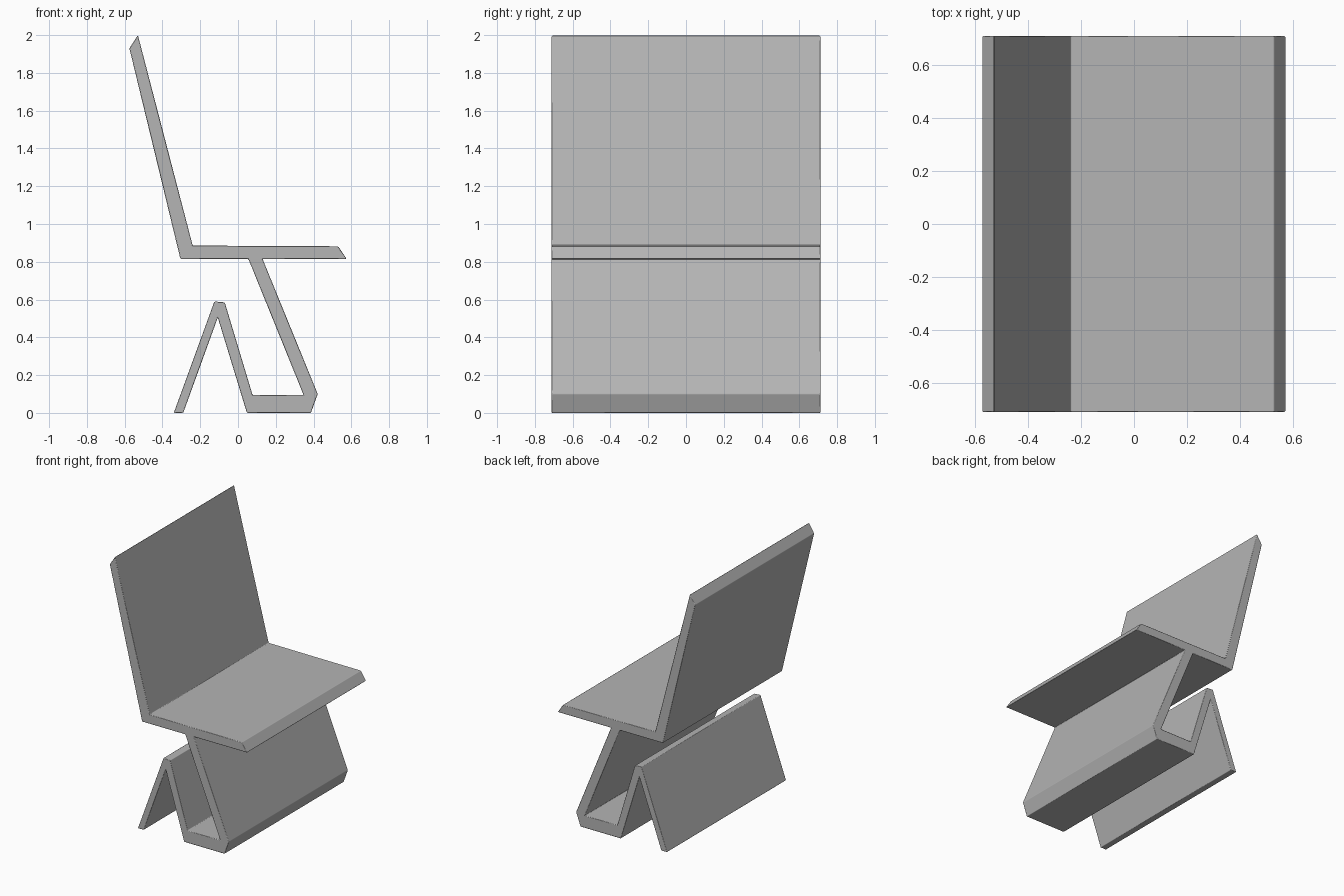
import bpy, bmesh

if "Cube" in bpy.data.objects:
    bpy.data.objects.remove(bpy.data.objects["Cube"])

HALF_WIDTH = 0.712

# Side profile of the folded sheet: corner points (x, z)
P = {
    "back_out": (-0.575, 1.93), "back_in": (-0.53, 2.0),
    "fold_out": (-0.305, 0.815), "fold_in": (-0.24, 0.886),
    "leg_l": (0.055, 0.815), "leg_r": (0.13, 0.815), "seat_mid": (0.08, 0.884),
    "lip_top": (0.53, 0.882), "lip_bot": (0.575, 0.815),
    "base_in_r": (0.347, 0.095), "knee": (0.422, 0.10), "base_r": (0.386, 0.0),
    "base_l": (0.047, 0.0), "base_in_l": (0.077, 0.095),
    "peak_r": (-0.07, 0.585), "peak_l": (-0.125, 0.59), "peak_in": (-0.107, 0.505),
    "foot_l": (-0.34, 0.0), "foot_r": (-0.29, 0.0),
}

# Panels of the sheet, sharing their fold lines
PANELS = [
    ("back_out", "fold_out", "fold_in", "back_in"),       # backrest
    ("fold_out", "leg_l", "seat_mid", "fold_in"),         # rear of seat
    ("leg_l", "leg_r", "seat_mid"),                       # leg joint
    ("leg_r", "lip_bot", "lip_top", "seat_mid"),          # front of seat
    ("base_in_r", "knee", "leg_r", "leg_l"),              # slanted leg
    ("base_in_r", "base_r", "knee"),                      # lower fold
    ("base_l", "base_r", "base_in_r", "base_in_l"),       # base
    ("peak_in", "base_l", "base_in_l", "peak_r"),         # rising support
    ("peak_l", "peak_in", "peak_r"),                      # peak fold
    ("foot_l", "foot_r", "peak_in", "peak_l"),            # rear foot
]

# Folded sheet, extruded across the width
bm = bmesh.new()
verts = {k: bm.verts.new((x, -HALF_WIDTH, z)) for k, (x, z) in P.items()}
for panel in PANELS:
    bm.faces.new([verts[k] for k in panel])
geom = bmesh.ops.extrude_face_region(bm, geom=bm.faces[:], use_keep_orig=True)["geom"]
moved = [g for g in geom if isinstance(g, bmesh.types.BMVert)]
bmesh.ops.translate(bm, verts=moved, vec=(0, 2 * HALF_WIDTH, 0))
bmesh.ops.recalc_face_normals(bm, faces=bm.faces[:])

mesh = bpy.data.meshes.new("folded_chair")
bm.to_mesh(mesh)
bm.free()
chair = bpy.data.objects.new("folded_chair", mesh)
bpy.context.collection.objects.link(chair)

# Dark grey finish
grey = bpy.data.materials.new("dark_grey")
grey.diffuse_color = (0.46, 0.46, 0.46, 1.0)
grey.use_nodes = True
grey.node_tree.nodes["Principled BSDF"].inputs["Base Color"].default_value = grey.diffuse_color
mesh.materials.append(grey)

# Slightly eased edges; weighted normals keep the panels flat
bpy.context.view_layer.objects.active = chair
chair.select_set(True)
bevel = chair.modifiers.new("eased_edges", "BEVEL")
bevel.width = 0.004
bevel.segments = 1
bevel.limit_method = "ANGLE"
bevel.angle_limit = 0.6
bpy.ops.object.modifier_apply(modifier=bevel.name)
bpy.ops.object.shade_smooth()
weighted = chair.modifiers.new("flat_panels", "WEIGHTED_NORMAL")
weighted.weight = 100
